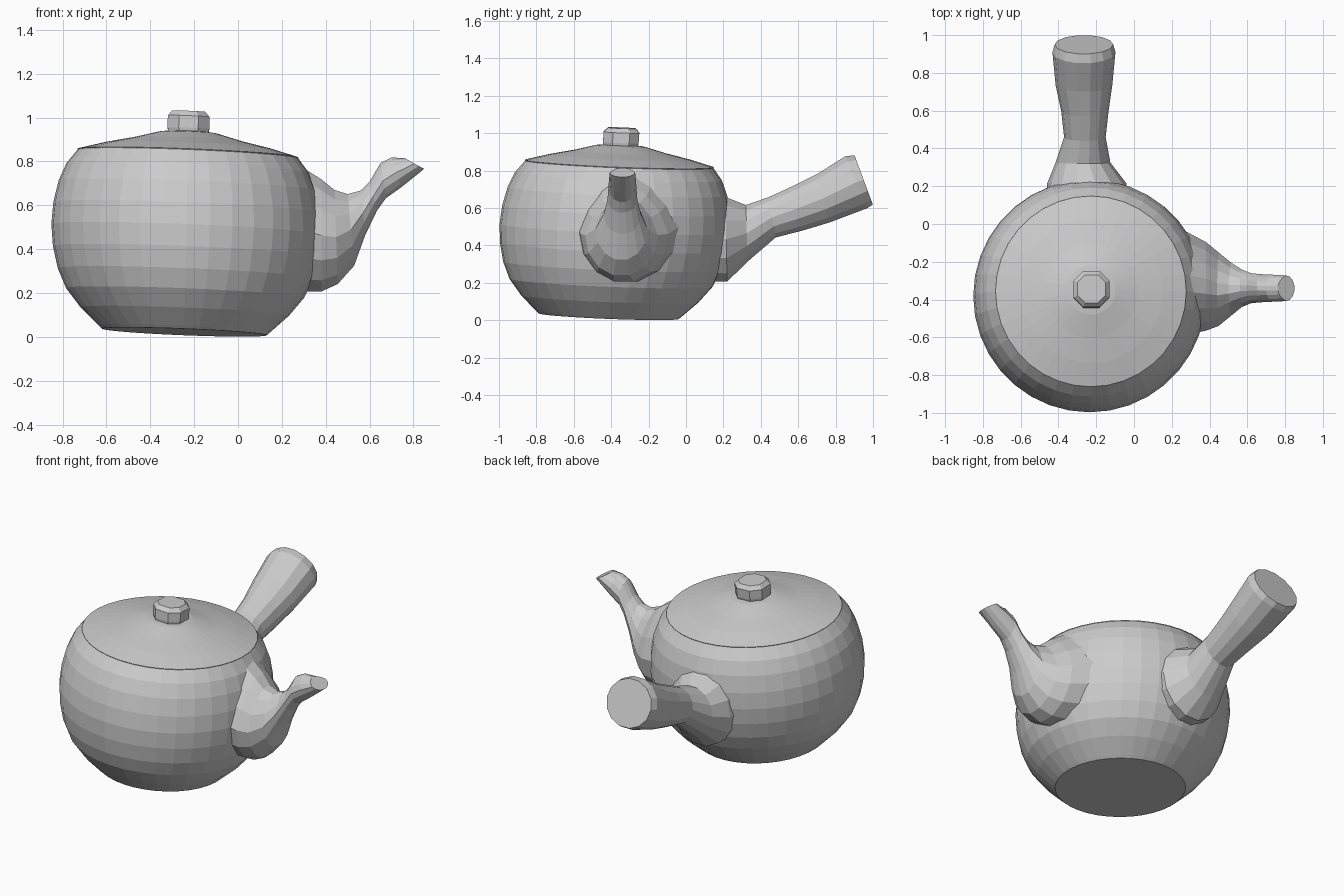
import bpy, bmesh, math

def make_object(name, rings):
    """Skin a list of equal-length closed rings and cap both ends."""
    bm = bmesh.new()
    loops = [[bm.verts.new(p) for p in ring] for ring in rings]
    n = len(loops[0])
    for a, b in zip(loops, loops[1:]):
        for i in range(n):
            j = (i + 1) % n
            bm.faces.new((a[i], a[j], b[j], b[i]))
    bm.faces.new(loops[0][::-1])
    bm.faces.new(loops[-1])
    bmesh.ops.recalc_face_normals(bm, faces=bm.faces)
    mesh = bpy.data.meshes.new(name)
    bm.to_mesh(mesh)
    bm.free()
    obj = bpy.data.objects.new(name, mesh)
    bpy.context.collection.objects.link(obj)
    return obj

def lathe(name, profile, degrees):
    """Turn (radius, z) points about the pot's slightly leaning axis."""
    rings = []
    for r, z in profile:
        ring = []
        for d in degrees:
            a = math.radians(d)
            dx, dy = r * math.cos(a), r * math.sin(a)
            ring.append((-0.245 + 0.02 * z + dx, -0.415 + 0.07 * z + dy,
                         z - 0.04 * (dx + dy)))
        rings.append(ring)
    return make_object(name, rings)

def tube(name, stations, sides, taper, place):
    """Loft ovals between (lower, upper) points; taper narrows the upper half."""
    rings = []
    for u0, z0, u1, z1, half, mid in stations:
        ring = []
        for i in range(sides):
            a = 2 * math.pi * i / sides
            s = math.sin(a)
            t = (1 + s) / 2
            side = mid + half * math.cos(a) * (1 - taper * max(s, 0))
            ring.append(place(u0 + (u1 - u0) * t, side, z0 + (z1 - z0) * t))
        rings.append(ring)
    return make_object(name, rings)

circle = range(0, 360, 10)
rounded_square = [90 * k + d for k in range(4) for d in (25, 65)]

# round body
lathe("body", [(0.375, 0.022), (0.39, 0.035), (0.475, 0.115), (0.543, 0.2),
               (0.583, 0.29), (0.607, 0.39), (0.616, 0.49), (0.609, 0.59),
               (0.587, 0.69), (0.553, 0.77), (0.50, 0.838)], circle)

# shallow lid
lathe("lid", [(0.49, 0.81), (0.505, 0.838), (0.38, 0.872), (0.25, 0.90),
              (0.13, 0.932), (0.08, 0.938)], circle)

# knob, a rounded square with a chamfered top
lathe("lid_knob", [(0.098, 0.92), (0.105, 0.95), (0.105, 1.005),
                   (0.082, 1.028)], rounded_square)

# spout: lower x, z, upper x, z, half width, centre y
tube("spout", [
    (0.20, 0.20, 0.20, 0.84, 0.30, -0.30),
    (0.38, 0.20, 0.38, 0.725, 0.235, -0.33),
    (0.455, 0.235, 0.44, 0.675, 0.195, -0.345),
    (0.53, 0.32, 0.50, 0.655, 0.14, -0.345),
    (0.58, 0.46, 0.56, 0.67, 0.10, -0.34),
    (0.635, 0.575, 0.60, 0.71, 0.08, -0.34),
    (0.675, 0.63, 0.65, 0.795, 0.075, -0.34),
    (0.745, 0.68, 0.70, 0.82, 0.072, -0.34),
    (0.85, 0.765, 0.76, 0.815, 0.068, -0.34),
], 14, 0.25, lambda u, s, z: (u, s, z))

# side handle: lower y, z, upper y, z, half width, centre x
tube("handle", [
    (0.08, 0.20, 0.08, 0.69, 0.22, -0.25),
    (0.22, 0.20, 0.21, 0.665, 0.21, -0.25),
    (0.33, 0.31, 0.32, 0.62, 0.145, -0.27),
    (0.48, 0.44, 0.44, 0.66, 0.11, -0.26),
    (0.62, 0.475, 0.57, 0.72, 0.125, -0.26),
    (0.77, 0.52, 0.70, 0.785, 0.15, -0.265),
    (0.97, 0.595, 0.85, 0.88, 0.167, -0.265),
    (1.0, 0.615, 0.90, 0.885, 0.155, -0.265),
], 14, 0.0, lambda u, s, z: (s, u, z))
